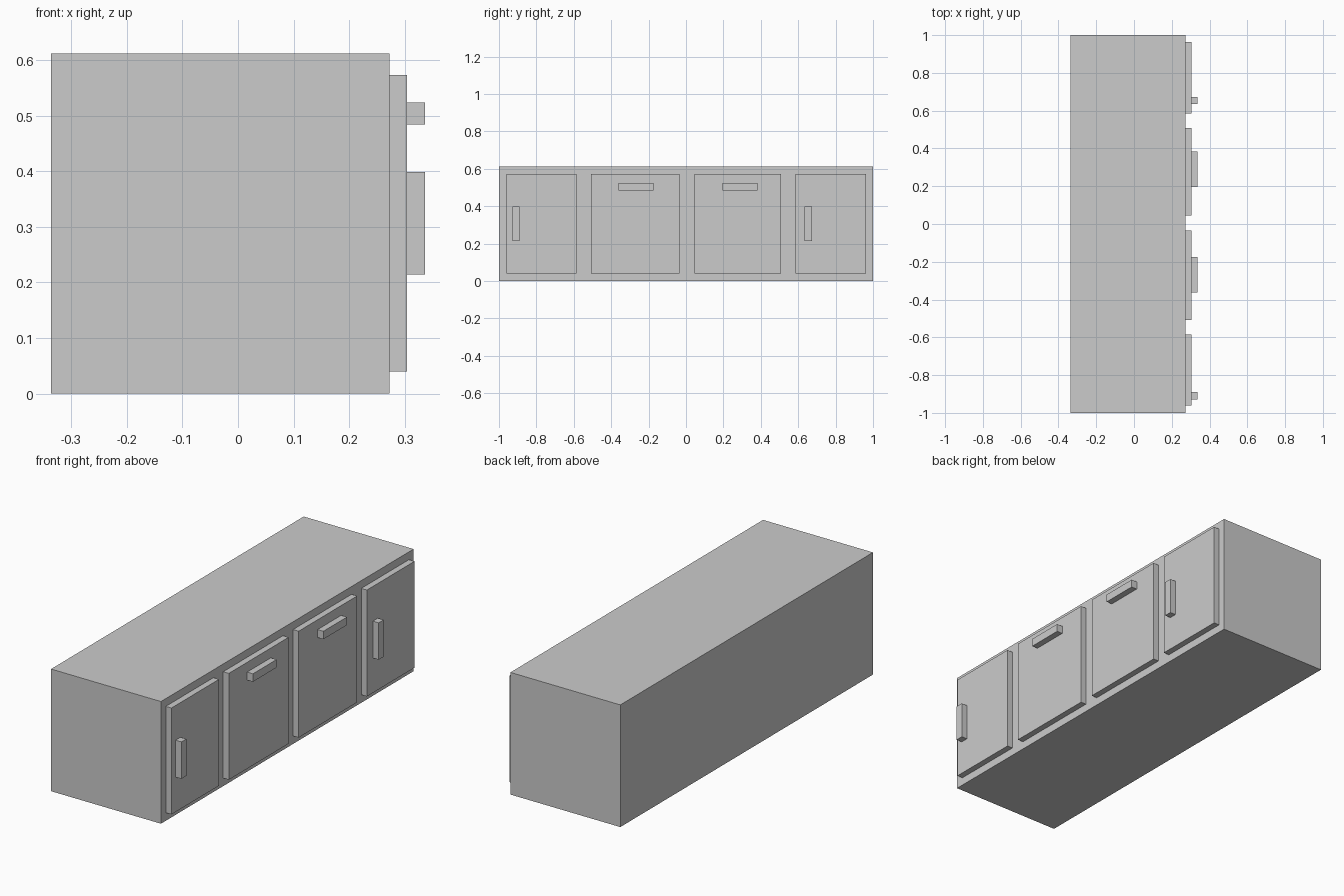
import bpy

if "Cube" in bpy.data.objects:
    bpy.data.objects.remove(bpy.data.objects["Cube"])

BODY_FRONT, DOOR_FRONT, HANDLE_FRONT = 0.273, 0.304, 0.336


def box(name, x, y, z):
    """Axis-aligned box from (min, max) ranges."""
    bpy.ops.mesh.primitive_cube_add(size=1)
    ob = bpy.context.object
    ob.name = name
    ob.location = [(a + b) / 2 for a, b in (x, y, z)]
    ob.scale = [b - a for a, b in (x, y, z)]
    bpy.ops.object.transform_apply(location=False, rotation=False, scale=True)
    return ob


# Cabinet carcass
box("cabinet_body", (-0.336, BODY_FRONT), (-1, 1), (0, 0.612))

# Front panels, each with its handle: name, panel y, handle y, handle z
upright, level = (0.214, 0.399), (0.484, 0.524)
fronts = [
    ("left_door", (-0.961, -0.585), (-0.928, -0.889), upright),
    ("left_drawer", (-0.507, -0.034), (-0.362, -0.175), level),
    ("right_drawer", (0.046, 0.509), (0.196, 0.383), level),
    ("right_door", (0.586, 0.963), (0.634, 0.673), upright),
]
for name, panel_y, handle_y, handle_z in fronts:
    box(name, (BODY_FRONT, DOOR_FRONT), panel_y, (0.04, 0.573))
    box(name + "_handle", (DOOR_FRONT, HANDLE_FRONT), handle_y, handle_z)
